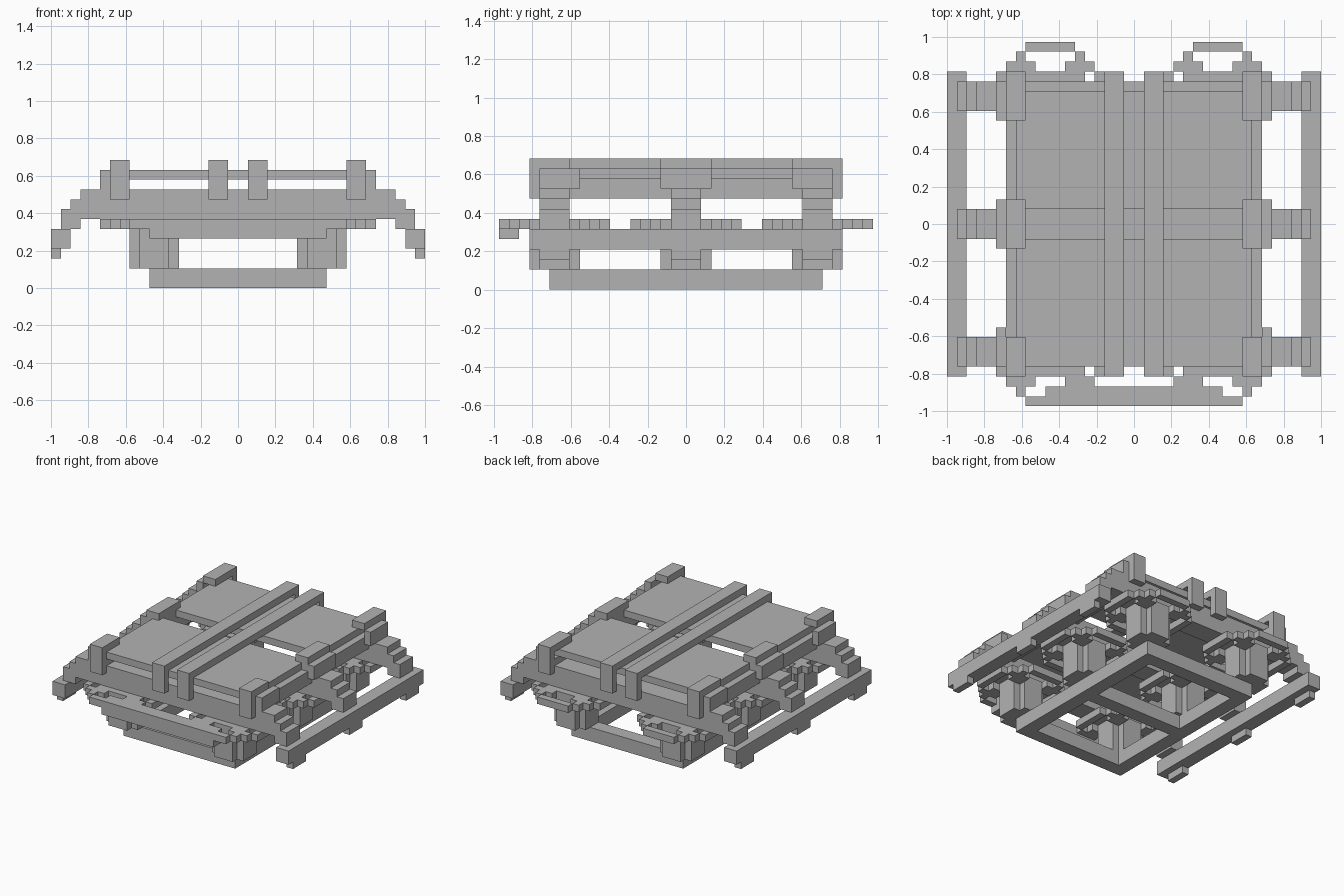
import bpy, bmesh
from mathutils import Matrix, Vector

cube = bpy.data.objects.get("Cube")
if cube:
    bpy.data.objects.remove(cube)

U = 2 / 38  # one building block

grey = bpy.data.materials.new("plain_grey")
grey.use_nodes = True
grey.diffuse_color = (0.45, 0.45, 0.45, 1)
grey.node_tree.nodes["Principled BSDF"].inputs["Base Color"].default_value = (0.45, 0.45, 0.45, 1)


def part(name, boxes):
    """One object out of boxes given as (x range, y range, z range) in blocks."""
    bm = bmesh.new()
    for ranges in boxes:
        low, high = (Vector(v) for v in zip(*ranges))
        size = (high - low) * U
        bmesh.ops.create_cube(bm, matrix=Matrix.Translation((low + high) * U / 2)
                              @ Matrix.Diagonal((*size, 1)))
    mesh = bpy.data.meshes.new(name)
    bm.to_mesh(mesh)
    bm.free()
    mesh.materials.append(grey)
    obj = bpy.data.objects.new(name, mesh)
    bpy.context.collection.objects.link(obj)
    return obj


def side(s, a, b):
    """Range a..b, mirrored when s is -1."""
    return (a, b) if s > 0 else (-b, -a)


# Ground frame with a middle crossbar
part("base_frame",
     [(side(s, 7, 9), (-13.5, 13.5), (0, 2)) for s in (-1, 1)]
     + [((-7, 7), (y - 1, y + 1), (0, 2)) for y in (-12.5, 0, 12.5)])

# Hubs with spoked rings, in two rows of three
def ring_cell(i, j):
    a, b = sorted((abs(i), abs(j)))
    rim = (b == 5 and a <= 2) or (b == 4 and a == 3)
    spoke = a >= 2 and b <= 3
    return rim or spoke

for s, label in ((-1, "right"), (1, "left")):
    for y, place in ((-13, "front"), (0, "middle"), (13, "back")):
        x = 8.5 * s
        part(f"{place}_{label}_hub",
             [((x - 2.5, x + 2.5), (y - 1.5, y + 1.5), (2, 7)),
              ((x - 1.5, x + 1.5), (y - 2.5, y + 2.5), (2, 7))])
        part(f"{place}_{label}_ring",
             [((x + i - .5, x + i + .5), (y + j - .5, y + j + .5), (6, 7))
              for i in range(-5, 6) for j in range(-5, 6) if ring_cell(i, j)])

# Front bumper
part("front_bumper", [((-9, 9), (-18.5, -16.5), (5, 7)),
                      ((-11, 11), (-18.5, -17.5), (6, 7))])

# Cross beams with stepped arms, and feet below the outer rails
for y, place in ((-13, "front"), (0, "middle"), (13, "back")):
    span = (y - 1.5, y + 1.5)
    boxes = [((-16, 16), span, (7, 10))]
    for s in (-1, 1):
        boxes += [(side(s, 16, 17), span, (6, 9)),
                  (side(s, 17, 18), span, (5, 8)),
                  (side(s, 18, 19), span, (3, 4))]
    part(f"{place}_cross_beam", boxes)

for s, label in ((-1, "right"), (1, "left")):
    part(f"{label}_outer_rail", [(side(s, 17, 19), (-15.5, 15.5), (4, 6))])
    part(f"{label}_deck_rail", [(side(s, 11, 13), (-14.5, 14.5), (9, 11))])

    # Hooked bars over the deck
    bar = side(s, 1, 3)
    part(f"{label}_deck_bar",
         [(bar, (-15.5, 15.5), (12, 13))]
         + [(bar, side(e, 14.5, 15.5), (9, 12)) for e in (-1, 1)])

    # Corner clamps and middle clamp
    post, flank = side(s, 11, 13), side(s, 13, 14)
    for e, inner, place in ((-1, 11.5, "front"), (1, 10.5, "back")):
        part(f"{place}_{label}_clamp",
             [(post, side(e, inner, 15.5), (12, 13)),
              (post, side(e, 14.5, 15.5), (9, 12)),
              (flank, side(e, 10.5, 14.5), (10, 12))])
    part(f"middle_{label}_clamp", [(post, (-2.5, 2.5), (10, 13)),
                                   (flank, (-2.5, 2.5), (10, 12))])

# Deck panels
part("front_deck_panel", [((-12, 12), (-14.5, -1.5), (11, 12))])
part("back_deck_panel", [((-12, 12), (1.5, 13.5), (11, 12))])
